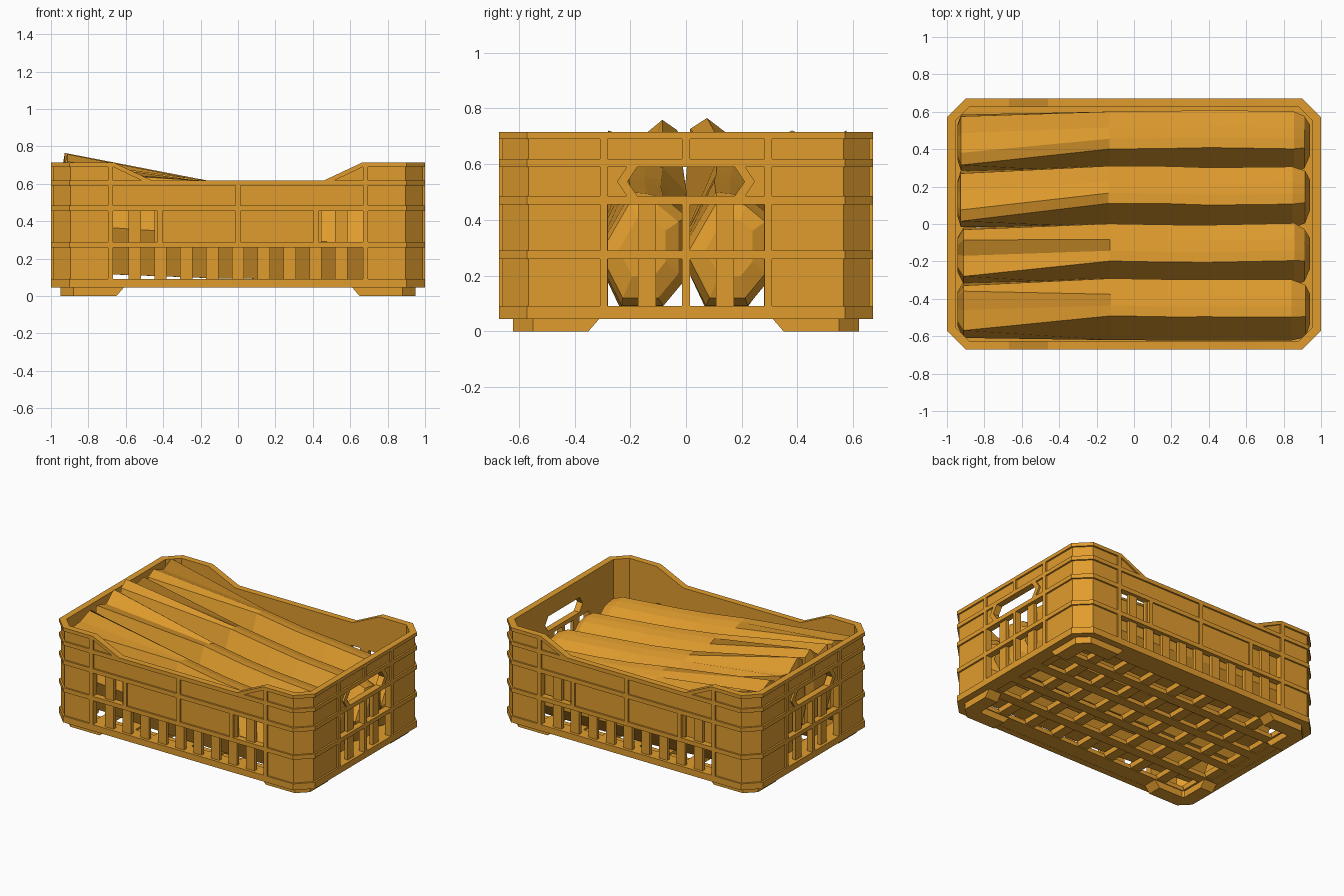
import bpy, bmesh, random
from mathutils import Vector

if "Cube" in bpy.data.objects:
    bpy.data.objects.remove(bpy.data.objects["Cube"])
random.seed(4)

mat = bpy.data.materials.new("amber_plastic")
mat.use_nodes = True
AMBER = (0.75, 0.335, 0.027, 1)
mat.diffuse_color = AMBER
mat.node_tree.nodes["Principled BSDF"].inputs["Base Color"].default_value = AMBER

HX, HY, CH = 1.0, 0.67, 0.1      # half length, half width, corner cut
IN = 0.045                       # depth of the inner wall face


def finish(name, bm):
    bmesh.ops.recalc_face_normals(bm, faces=bm.faces)
    mesh = bpy.data.meshes.new(name)
    bm.to_mesh(mesh)
    bm.free()
    mesh.materials.append(mat)
    bpy.context.collection.objects.link(bpy.data.objects.new(name, mesh))


def loft(bm, rings):
    """Skin closed rings of points and cap both ends."""
    vs = [[bm.verts.new(p) for p in r] for r in rings]
    n = len(vs[0])
    for a, b in zip(vs, vs[1:]):
        for i in range(n):
            j = (i + 1) % n
            bm.faces.new((a[i], a[j], b[j], b[i]))
    bm.faces.new(vs[0])
    bm.faces.new(vs[-1])


def side_prism(bm, long_side, pts, d0, d1):
    """Extrude a (u, z) outline through the wall on both opposite sides."""
    for s in (-1, 1):
        if long_side:
            rings = [[(u, s * (HY - d), z) for u, z in pts] for d in (d0, d1)]
        else:
            rings = [[(s * (HX - d), u, z) for u, z in pts] for d in (d0, d1)]
        loft(bm, rings)


def rect(u0, u1, z0, z1):
    return [(u0, z0), (u1, z0), (u1, z1), (u0, z1)]


def corner_plan(d0, d1, xa, ya):
    c = HX - CH, HY - CH
    def edge(d):
        return [(xa, HY - d), (c[0] - .41 * d, HY - d), (HX - d, c[1] - .41 * d), (HX - d, ya)]
    return edge(d0) + edge(d1)[::-1]


def corner_band(bm, z0, z1, d0, d1, xa=0, ya=0, slope=0):
    """Band round each cut corner, reaching back to xa and ya."""
    low = corner_plan(d0, d1, xa + slope, ya + slope)
    high = corner_plan(d0, d1, xa, ya)
    for sx in (-1, 1):
        for sy in (-1, 1):
            loft(bm, [[(x * sx, y * sy, z) for x, y in ring]
                      for ring, z in ((low, z0), (high, z1))])


# horizontal ribs and the base rim
bm = bmesh.new()
for z0, z1 in ((.045, .09), (.26, .29), (.455, .485), (.59, .618)):
    corner_band(bm, z0, z1, 0, IN)
finish("horizontal_ribs", bm)

# top rim, dipping on the long sides
bm = bmesh.new()
corner_band(bm, .69, .715, 0, IN, .667, 0)
for s in (-1, 1):
    side_prism(bm, True, [(s * .667, .715), (s * .46, .618), (s * .46, .59),
                          (s * .51, .615), (s * .667, .69)], 0, IN)
finish("top_rim", bm)

# solid corner walls
bm = bmesh.new()
corner_band(bm, .08, .70, .012, IN, .667, .28)
finish("corner_walls", bm)

# long side panels and end panels with the handle gap
bm = bmesh.new()
side_prism(bm, True, rect(-.667, .667, .475, .60), .012, IN)
side_prism(bm, True, rect(-.405, .405, .28, .465), .012, IN)
side_prism(bm, False, rect(-.28, .28, .60, .70), .012, IN)
for s in (-1, 1):
    side_prism(bm, True, [(s * .667, .61), (s * .48, .61), (s * .667, .70)], .012, IN)
    side_prism(bm, False, [(s * .29, .48), (s * .175, .48), (s * .215, .537),
                           (s * .175, .595), (s * .29, .595)], .012, IN)
finish("side_panels", bm)

# raised chevrons beside each handle
bm = bmesh.new()
for s in (-1, 1):
    side_prism(bm, False, [(s * .175, .485), (s * .21, .537), (s * .175, .59),
                           (s * .212, .59), (s * .247, .537), (s * .212, .485)], 0, IN)
finish("handle_trim", bm)

# vertical ribs
bm = bmesh.new()
W = .014
for u, z0, z1 in ((0, .29, .59), (.417, .29, .455), (.681, .09, .69)):
    for s in ((-1, 1) if u else (1,)):
        side_prism(bm, True, rect(s * u - W, s * u + W, z0, z1), 0, IN)
for u, z0, z1 in ((0, .615, .69), (0, .09, .455), (.295, .09, .69)):
    for s in ((-1, 1) if u else (1,)):
        side_prism(bm, False, rect(s * u - W, s * u + W, z0, z1), 0, IN)
finish("vertical_ribs", bm)

# slats in the openings
bm = bmesh.new()
for i in range(-4, 5):
    u = i * .138
    top = .47 if abs(i) >= 3 else .27
    side_prism(bm, True, rect(u - .033, u + .033, .08, top), .02, IN)
for u in (-.14, .14):
    side_prism(bm, False, rect(u - .033, u + .033, .08, .47), .02, IN)
finish("wall_slats", bm)

# slatted floor
bm = bmesh.new()


def box(x0, x1, y0, y1, z0, z1):
    loft(bm, [[(x0, y0, z), (x1, y0, z), (x1, y1, z), (x0, y1, z)] for z in (z0, z1)])


corner_band(bm, .046, .088, .03, .10)
for i in range(9):
    x = -.88 + i * .22
    box(x - .036, x + .036, -.6, .6, .052, .088)
for i in range(6):
    y = -.55 + i * .22
    box(-.92, .92, y - .036, y + .036, .046, .075)
finish("floor_grid", bm)

# corner feet
bm = bmesh.new()
corner_band(bm, 0, .046, .05, .15, .61, .31, slope=.04)
finish("corner_feet", bm)

# four long faceted loaves, propped up at the left end
MID = [(-.07, 0), (.08, 0), (.165, .25), (.165, .78), (.08, .95),
       (.02, .985), (-.035, 1), (-.165, .45)]
STATIONS = [(-.92, .125, .765), (-.13, .095, .612), (.18, .091, .565),
            (.4, .091, .54), (.85, .092, .50), (.91, .12, .47)]
# centre y, then the notched top of the raised end
LOAVES = [
    (.44, [(.14, .93), (.05, .86), (-.055, .93), (-.12, .88)]),
    (.14, [(.135, .91), (.04, .88), (-.06, 1), (-.12, .94)]),
    (-.165, [(.14, .93), (.085, .99), (.0, .88), (-.11, .93)]),
    (-.46, [(.13, .9), (.1, .92), (.0, .86), (-.11, .84)]),
]
for n, (yc, notch) in enumerate(LOAVES):
    bm = bmesh.new()
    tip = [(-.05, 0), (.06, 0), (.15, .2)] + notch + [(-.15, .4)]
    rings = []
    for k, (x, zb, zt) in enumerate(STATIONS):
        sec = tip if k == 0 else MID
        sc = .85 if k == 5 else 1
        dx, dy = random.uniform(-.01, .01), random.uniform(-.006, .006)
        rings.append([Vector((x + dx, max(-.622, min(.622, yc + dy + y * sc)),
                              zb + h * (zt - zb))) for y, h in sec])
    # blunt end caps
    for at, x in ((0, -.945), (-1, .94)):
        ring = rings[at]
        mid = sum(ring, Vector()) / len(ring)
        cap = [mid.lerp(p, .6) for p in ring]
        for p in cap:
            p.x = x
        rings = [cap] + rings if at == 0 else rings + [cap]
    loft(bm, rings)
    finish("loaf_%d" % (n + 1), bm)
